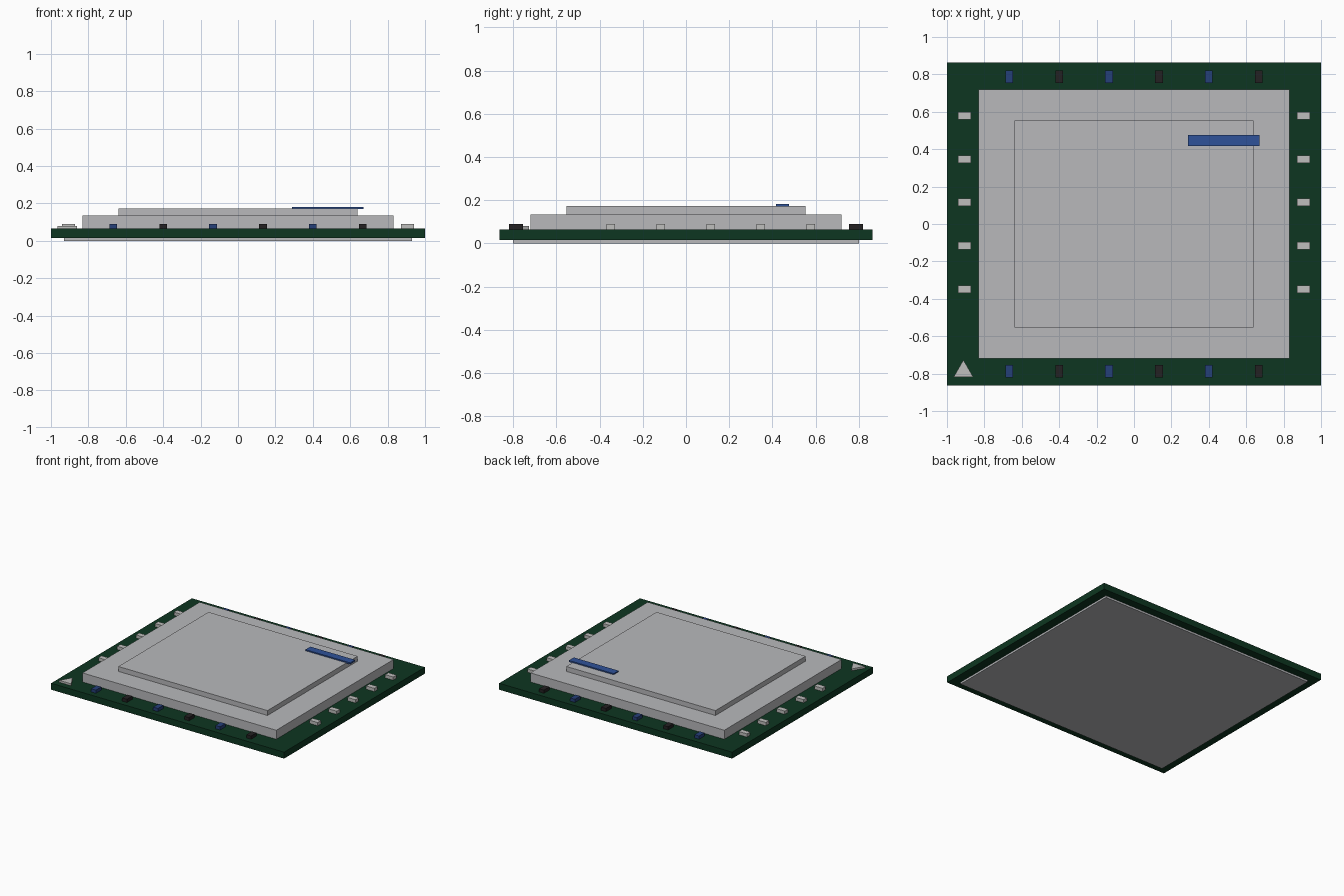
import bpy, bmesh
from math import pi
from mathutils import Matrix

if "Cube" in bpy.data.objects:
    bpy.data.objects.remove(bpy.data.objects["Cube"], do_unlink=True)


def material(name, *rgb):
    m = bpy.data.materials.new(name)
    m.use_nodes = True
    m.diffuse_color = (*rgb, 1)
    m.node_tree.nodes["Principled BSDF"].inputs["Base Color"].default_value = (*rgb, 1)
    return m


green = material("board green", 0.004, 0.037, 0.015)
metal = material("lid metal", 0.48, 0.485, 0.50)
silver = material("contact silver", 0.52, 0.52, 0.51)
blue = material("label blue", 0.028, 0.085, 0.32)
chip_blue = material("chip blue", 0.018, 0.05, 0.19)
black = material("chip black", 0.017, 0.015, 0.016)


def finish(name, bm, mat):
    mesh = bpy.data.meshes.new(name)
    bm.to_mesh(mesh)
    bm.free()
    mesh.materials.append(mat)
    obj = bpy.data.objects.new(name, mesh)
    bpy.context.collection.objects.link(obj)
    return obj


def box(name, mat, centre, size, z0, z1):
    bm = bmesh.new()
    place = Matrix.Translation((*centre, (z0 + z1) / 2)) @ Matrix.Diagonal((*size, z1 - z0, 1))
    bmesh.ops.create_cube(bm, size=1, matrix=place)
    return finish(name, bm, mat)


TOP = 0.065     # upper surface of the board
CHIP = 0.09     # top of the small components

# Stacked plates
box("contact_plate", metal, (0, 0), (1.86, 1.6), 0, 0.015)
box("board", green, (0, 0), (2, 1.726), 0.015, TOP)
box("lid_base", metal, (0, 0), (1.664, 1.438), TOP, 0.135)
box("lid_top", metal, (0, 0), (1.28, 1.106), 0.135, 0.173)
box("label_bar", blue, (0.48, 0.446), (0.384, 0.06), 0.17, 0.182)

# Chips along the front and back edges, alternating in colour
for side, y in (("front", -0.787), ("back", 0.787)):
    for i in range(6):
        box(f"{side}_chip_{i + 1}", black if i % 2 else chip_blue,
            ((i - 2.5) * 0.2665, y), (0.041, 0.066), TOP, CHIP)

# Silver contacts along the left and right edges
for side, x in (("right", -0.907), ("left", 0.907)):
    for i in range(5):
        box(f"{side}_contact_{i + 1}", silver,
            (x, -0.348 + i * 0.2315), (0.07, 0.04), TOP, CHIP)

# Three-sided corner marker
bm = bmesh.new()
bmesh.ops.create_cone(bm, cap_ends=True, segments=3, radius1=0.06, radius2=0.06, depth=0.015,
                      matrix=Matrix.Translation((-0.912, -0.787, TOP + 0.0075)))
apex = max(bm.verts, key=lambda v: v.co.y)
if abs(apex.co.x + 0.912) > 0.01:
    bmesh.ops.rotate(bm, verts=bm.verts, cent=(-0.912, -0.787, 0),
                     matrix=Matrix.Rotation(pi / 2, 3, "Z"))
finish("corner_marker", bm, silver)
